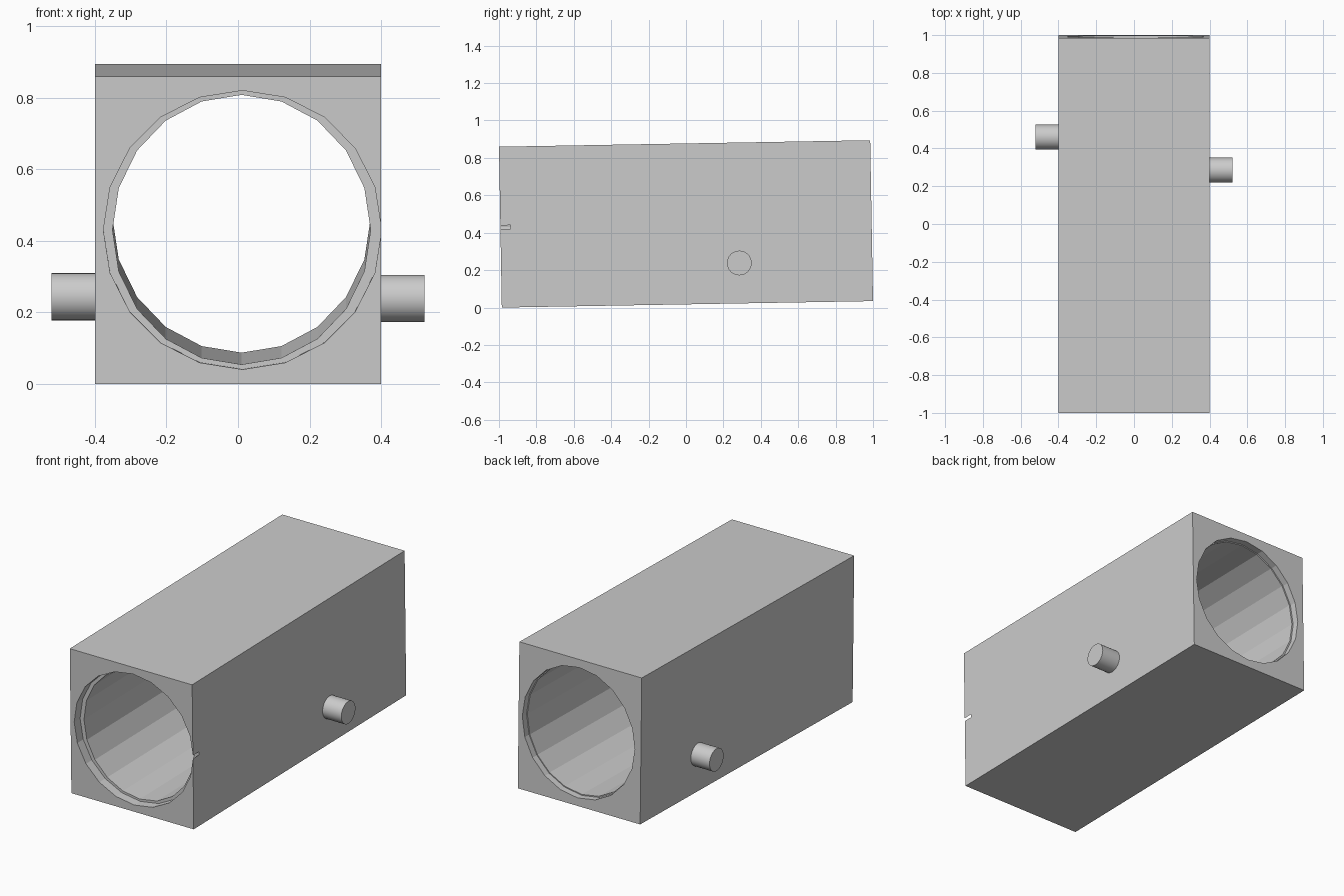
import bpy
import math
from mathutils import Matrix

if "Cube" in bpy.data.objects:
    bpy.data.objects.remove(bpy.data.objects["Cube"], do_unlink=True)

LENGTH, WIDTH, HEIGHT = 1.985, 0.8, 0.86
TILT = math.radians(1.0)
CENTRE_Z = 0.447

grey = bpy.data.materials.new("plain grey")
grey.use_nodes = True
grey.diffuse_color = (0.6, 0.6, 0.6, 1)
grey.node_tree.nodes["Principled BSDF"].inputs["Base Color"].default_value = (0.6, 0.6, 0.6, 1)


def cylinder(name, sides, matrix):
    """Unit cylinder (radius 1, depth 1) placed by a matrix."""
    bpy.ops.mesh.primitive_cylinder_add(vertices=sides, radius=1, depth=1)
    obj = bpy.context.object
    obj.name = name
    obj.data.transform(matrix)
    obj.data.materials.append(grey)
    return obj


def bore(name, x, rx, rz, y_from, y_to):
    """Twenty-sided elliptical cutter running along y."""
    return cylinder(name, 20, Matrix.Translation((x, (y_from + y_to) / 2, 0))
                    @ Matrix.Diagonal((rx, y_to - y_from, rz, 1))
                    @ Matrix.Rotation(math.pi / 2, 4, "X"))


# Square housing
bpy.ops.mesh.primitive_cube_add(size=1)
housing = bpy.context.object
housing.name = "housing"
housing.data.transform(Matrix.Diagonal((WIDTH, LENGTH, HEIGHT, 1)))
housing.data.materials.append(grey)

# Through bore with a shallow seat at each end
end = LENGTH / 2
cutters = [
    bore("bore_cutter", 0.01, 0.361, 0.377, -1.2, 1.2),
    bore("front_seat_cutter", 0.0125, 0.389, 0.39, -1.1, -end + 0.055),
    bore("back_seat_cutter", 0.008, 0.368, 0.383, end - 0.04, 1.1),
]
for cutter in cutters:
    mod = housing.modifiers.new(cutter.name, "BOOLEAN")
    mod.operation = "DIFFERENCE"
    mod.solver = "EXACT"
    mod.object = cutter
    bpy.context.view_layer.objects.active = housing
    bpy.ops.object.modifier_apply(modifier=mod.name)
    bpy.data.objects.remove(cutter, do_unlink=True)

# The whole housing leans back slightly
housing.rotation_euler.x = TILT
housing.location.z = CENTRE_Z

# Round side pegs
for name, side, y, z in (("left_peg", 1, 0.285, 0.238), ("right_peg", -1, 0.46, 0.243)):
    peg = cylinder(name, 32, Matrix.Translation((side * 0.451, y, z))
                   @ Matrix.Rotation(math.pi / 2, 4, "Y")
                   @ Matrix.Diagonal((0.066, 0.066, 0.142, 1)))
    bpy.ops.object.select_all(action="DESELECT")
    peg.select_set(True)
    bpy.context.view_layer.objects.active = peg
    bpy.ops.object.shade_smooth_by_angle(angle=math.radians(30))
